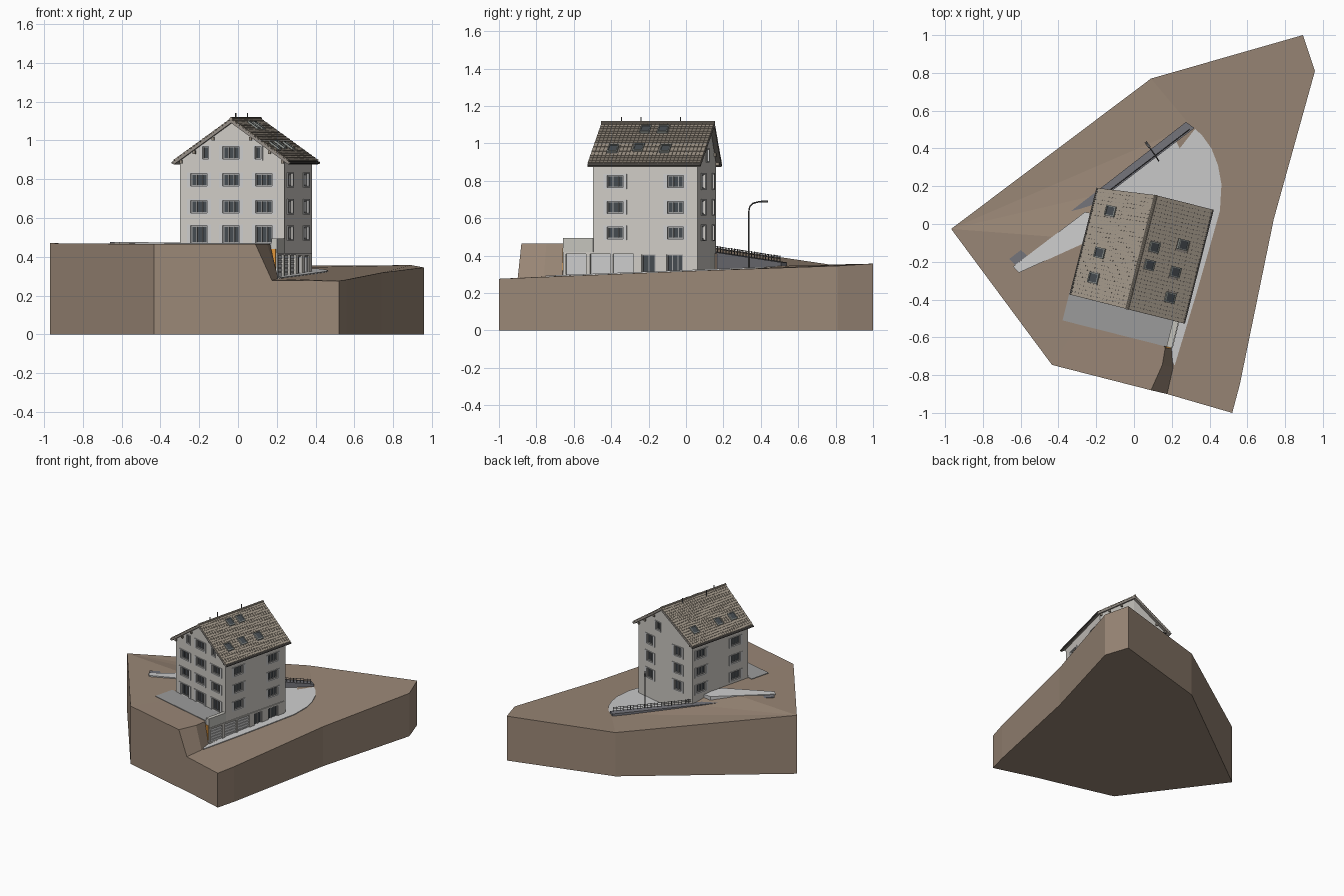
import bpy, bmesh, math
from mathutils import Matrix, Vector

if "Cube" in bpy.data.objects:
    bpy.data.objects.remove(bpy.data.objects["Cube"])

T = Matrix.Translation
M = T((0.04, -0.15, 0)) @ Matrix.Rotation(math.radians(-14.2), 4, 'Z')   # house frame
I = Matrix.Identity(4)
parts = {}
COL = {
    'terrain': (.32, .24, .18), 'house_walls': (.62, .60, .56), 'garage_plinth': (.62, .60, .56),
    'roof_tiles': (.36, .31, .25), 'roof_deck': (.30, .27, .24), 'window_glass': (.06, .07, .08),
    'window_frames': (.35, .35, .35), 'window_surrounds': (.75, .74, .72), 'pavement': (.6, .6, .6),
    'retaining_wall': (.17, .17, .19), 'terrace': (.33, .33, .33), 'garage_parapet': (.55, .54, .5),
    'garage_doors': (.55, .55, .54), 'orange_panel': (.75, .3, .04), 'railing': (.1, .1, .1),
    'street_lamp': (.1, .1, .1), 'skylights': (.3, .32, .3), 'gutters': (.12, .11, .1),
    'roof_beams': (.3, .26, .21), 'vent_pipes': (.15, .15, .15),
}


def bm_of(name):
    return parts.setdefault(name, bmesh.new())


def box(name, F, c, s, R=I):
    S = Matrix.Diagonal((*s, 1))
    bmesh.ops.create_cube(bm_of(name), size=1, matrix=F @ T(c) @ R @ S)


def mesh(name, F, pts, faces):
    bm = bm_of(name)
    vs = [bm.verts.new(F @ Vector(p)) for p in pts]
    for f in faces:
        bm.faces.new([vs[i] for i in f])


def prism(name, F, pts, depth):
    n = len(pts)
    low = [(x, y, z - depth) for x, y, z in pts]
    sides = [(i, (i + 1) % n, n + (i + 1) % n, n + i) for i in range(n)]
    mesh(name, F, pts + low, [tuple(range(n)), tuple(range(n, 2 * n))] + sides)


def rod(name, F, a, b, r, seg=6):
    a, b = F @ Vector(a), F @ Vector(b)
    d = b - a
    bmesh.ops.create_cone(bm_of(name), cap_ends=True, segments=seg, radius1=r, radius2=r, depth=d.length,
                          matrix=T((a + b) / 2) @ d.to_track_quat('Z', 'Y').to_matrix().to_4x4())


def low(x, y, dz=0.0):
    return (x, y, .318 + .04 * y + dz)      # gently sloping lower ground


# Terrain: outline, upper hill edge, lower ground, skirt and base
outline = [(-.968, -.026, .47), (.09, .77, .352), (.894, 1, .357), (.958, .81, .345), (.74, .026, .318),
           (.56, -.85, .282), (.52, -1, .276), (.175, -.90, .278), (.09, -.88, .465), (-.434, -.746, .465)]
upper = [(.30, .52, .345), (-.13, .17, .41), (0, -.1, .465), (.1, -.55, .465), (.165, -.656, .465), (.15, -.746, .465)]
lower = [low(-.13, .17), low(0, -.1), low(.1, -.55), low(.2, -.66), low(.207, -.76)]
base = [(x, y, 0) for x, y, z in outline]
hi, lo, b0 = 10, 16, 21
faces = [(0, 1, 10), (0, 10, 11), (0, 11, 12), (0, 12, 9), (9, 12, 13, 14, 15, 8),
         (7, 6, 5, 4, 3, 2, 1, 10, 16, 17, 18, 19, 20),
         (10, 11, 16), (11, 12, 17, 16), (12, 13, 18, 17), (13, 14, 19, 18), (14, 15, 20, 19), (15, 8, 7, 20)]
faces += [(i, (i + 1) % 10, b0 + (i + 1) % 10, b0 + i) for i in range(10)] + [tuple(range(b0, b0 + 10))]
mesh('terrain', I, outline + upper + lower + base, faces)

# Paved forecourt and road, upper path, retaining wall
prism('pavement', I, [low(x, y, .005) for x, y in [
    (.31, .515), (.36, .47), (.41, .40), (.445, .31), (.463, .21), (.455, .07), (.41, -.09),
    (.33, -.37), (.215, -.75), (.18, -.68), (.1, -.3), (-.13, .18)]], .01)
prism('pavement', I, [(-.64, -.225, .477), (-.61, -.258, .477), (-.25, -.095, .472), (-.18, .05, .46), (-.26, .063, .465)], .03)
wi0, wi1 = Vector((-.63, -.217, .475)), Vector((.32, .508, .364))
prism('retaining_wall', I, [(-.66, -.185, .475), (.275, .54, .364), tuple(wi1), tuple(wi0)], .12)

# Railing along the wall
P = lambda t: wi0.lerp(wi1, t) + Vector((-.006, .008, 0))
for i in range(24):
    p = P(.5 + .48 * i / 23)
    rod('railing', I, p, p + Vector((0, 0, .034)), .0025, 4)
for dz in (.018, .03):
    rod('railing', I, P(.5) + Vector((0, 0, dz)), P(.98) + Vector((0, 0, dz)), .002, 4)

# Street lamp
path = [(.13, .335, .32), (.13, .335, .63), (.127, .34, .66), (.118, .355, .678), (.1, .38, .686), (.064, .432, .692)]
for a, b in zip(path, path[1:]):
    rod('street_lamp', I, a, b, .004)
box('street_lamp', I, (.072, .42, .689), (.014, .035, .01), Matrix.Rotation(.6, 4, 'Z'))

# House body: gabled, back wall kinked at the ridge
plan = [(-.278, -.288), (.278, -.288), (.278, .288), (0, .288), (-.278, .25)]
tops = [(x, y, 1.093 if x == 0 else .897) for x, y in plan] + [(0, -.288, 1.093)]
mesh('house_walls', M, [(x, y, .25) for x, y in plan] + tops,
     [(0, 1, 2, 3, 4), (0, 1, 6, 10, 5), (1, 2, 7, 6), (2, 3, 8, 7), (3, 4, 9, 8), (4, 0, 5, 9), (6, 7, 8, 10), (5, 10, 8, 9)])

# Garage plinth, parapet, terrace, orange panel
box('garage_plinth', M, (.192, -.091, .335), (.184, .722, .17))
prism('garage_parapet', M, [(.25, -.452, .495), (.28, -.452, .495), (.28, -.286, .495), (.25, -.286, .495)], .075)
box('terrace', M, (-.03, -.37, .44), (.575, .164, .06))
box('orange_panel', M, (.25, -.454, .38), (.05, .006, .12))

# Wall frames: x along the wall, -y outward
wall = lambda o, a: M @ T(o) @ Matrix.Rotation(a, 4, 'Z')
FRONT, RIGHT = wall((0, -.288, 0), 0), wall((.278, 0, 0), math.pi / 2)
LEFT, BACK = wall((-.278, 0, 0), -math.pi / 2), wall((0, .288, 0), math.pi)
BACK_L, PLINTH = wall((-.139, .269, 0), math.pi + .136), wall((.284, 0, 0), math.pi / 2)


def ring(name, F, s, y, z, w, h, bx, bz, t):
    for k in (-1, 1):
        box(name, F, (s + k * (w + bx) / 2, y, z), (bx, t, h + 2 * bz))
        box(name, F, (s, y, z + k * (h + bz) / 2), (w, t, bz))


def window(F, s, z, w=.088, h=.064, surround=True):
    box('window_cutters', F, (s, 0, z), (w, .05, h))
    box('window_glass', F, (s, .017, z), (w, .006, h))
    ring('window_frames', F, s, .011, z, w - .012, h - .012, .006, .006, .008)
    for i in range(1, round(w / .03)):
        box('window_frames', F, (s - w / 2 + i * w / round(w / .03), .011, z), (.005, .008, h))
    if surround:
        ring('window_surrounds', F, s, -.001, z, w, h, .02 if w > .05 else .01, .007, .006)


for z in (.796, .658, .522):
    for s in (-.175, -.005, .17):
        if z > .6:
            window(FRONT, s, z)
    for s in (-.165, .167):
        window(RIGHT, s, z)
        window(LEFT, s, z)
    window(BACK, -.15, z, .07, .075)
    window(BACK_L, 0, z, .07, .075)
for s in (-.175, -.005, .17):
    window(FRONT, s, .515, .088, .09)
for F, c in ((FRONT, -.005), (BACK, -.06)):
    window(F, c, .936, .088 if F is FRONT else .05)
for s in (-.14, .138):
    window(FRONT, s, .936, .032)
window(PLINTH, .02, .353, .075, .105, False)
window(PLINTH, .165, .358, .09, .095, False)

# Ribbed garage doors
for s in (-.38, -.246, -.12):
    box('window_cutters', PLINTH, (s, 0, .354), (.112, .05, .108))
    box('garage_doors', PLINTH, (s, .018, .354), (.112, .008, .108))
    for i in range(5):
        box('garage_doors', PLINTH, (s, .013, .31 + i * .022), (.108, .006, .017))

# Roof: deck, overlapping tiles, gutters, beams, skylights
SL = math.atan(.705)
end = lambda u: .312 - .125 * max(0, -u)
sky = [(-.211, .172), (-.212, -.057), (-.211, -.194), (.057, .043), (.203, .093), (.055, -.055), (.197, -.057), (.204, -.196)]
ROWS, pitch = 18, .0208
for k in (-1, 1):
    e = .305 * k
    prism('roof_deck', M, [(0, -.31, 1.108), (e, -.31, .893), (e, end(e), .893), (0, .312, 1.108)], .018)
    R = Matrix.Rotation(k * SL, 4, 'Y')
    for i in range(ROWS):
        u = k * .305 * (i + .5) / ROWS
        n = int((end(u) + .31) / pitch)
        step = (end(u) + .31) / n
        for j in range(n):
            v = -.31 + step * (j + .5)
            if any(abs(u - a) < .026 and abs(v - b) < .028 for a, b in sky):
                continue
            box('roof_tiles', M, (u, v, 1.112 - .705 * abs(u)), (.024, step * .93, .005),
                R @ Matrix.Rotation(k * -.12, 4, 'Y'))
    rod('gutters', M, (e * 1.015, -.31, .885), (e * 1.015, end(e), .885), .007)
    for u in (.1, .2, .27):
        box('roof_beams', M, (k * u, 0 if k > 0 else -.015, 1.08 - .705 * u), (.014, .6 if k > 0 else .57, .018))
for u, v in sky:
    R = Matrix.Rotation(math.copysign(SL, u), 4, 'Y')
    F = M @ T((u, v, 1.114 - .705 * abs(u))) @ R
    ring('skylights', F @ Matrix.Rotation(math.pi / 2, 4, 'X'), 0, 0, 0, .05, .044, .007, .006, .02)
    box('window_glass', F, (0, 0, .002), (.052, .046, .006))
rod('roof_tiles', M, (0, -.312, 1.112), (0, .313, 1.112), .008, 8)
for u, v in ((-.03, -.1), (-.02, .12), (.0, -.2)):
    rod('vent_pipes', M, (u, v, 1.07), (u, v, 1.14), .003)

# Turn every collected part into an object
for name, bm in parts.items():
    bmesh.ops.recalc_face_normals(bm, faces=bm.faces)
    me = bpy.data.meshes.new(name)
    bm.to_mesh(me)
    bm.free()
    ob = bpy.data.objects.new(name, me)
    bpy.context.collection.objects.link(ob)
    if name in COL:
        mat = bpy.data.materials.new(name)
        mat.diffuse_color = (*COL[name], 1)
        mat.use_nodes = True
        mat.node_tree.nodes["Principled BSDF"].inputs["Base Color"].default_value = mat.diffuse_color
        me.materials.append(mat)

# Window openings
cut = bpy.data.objects['window_cutters']
cut.hide_render = True
cut.hide_set(True)
for name in ('house_walls', 'garage_plinth'):
    mod = bpy.data.objects[name].modifiers.new('openings', 'BOOLEAN')
    mod.operation, mod.object, mod.solver = 'DIFFERENCE', cut, 'EXACT'
